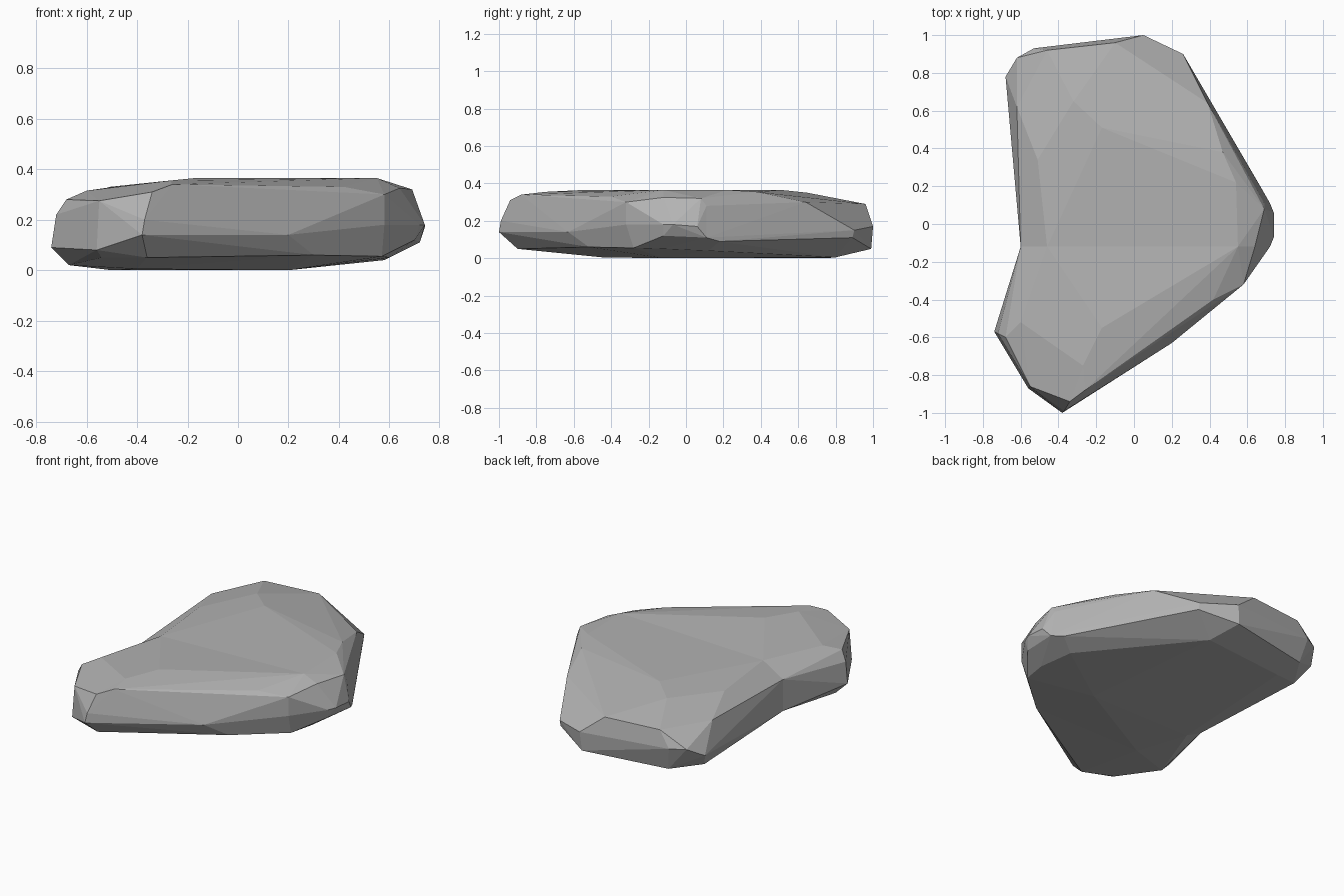
import bpy
import bmesh

default_cube = bpy.data.objects.get("Cube")
if default_cube:
    bpy.data.objects.remove(default_cube, do_unlink=True)

UNIT = 0.01          # corner positions below are in hundredths
SEAM = -12           # plane through the notch where the two lobes meet


def make_material(name, value):
    """Plain grey, matte material."""
    material = bpy.data.materials.new(name)
    material.use_nodes = True
    colour = (value, value, value, 1)
    material.diffuse_color = colour
    shader = material.node_tree.nodes["Principled BSDF"]
    shader.inputs["Base Color"].default_value = colour
    shader.inputs["Roughness"].default_value = 0.9
    return material


# Shared cross-section at the notch, as (x, z)
section = [(-60, 5), (-60, 25), (-46, 33.5), (55, 36.5), (64, 32.5),
           (72, 18), (70, 12), (60, 5), (20, 0), (-50, 0)]
seam_corners = [(x, SEAM, z) for x, z in section]

# Front lobe: narrow pointed end
front_girdle = [(-38, -100, 14), (-37, -99, 20), (20, -63, 14), (58, -32, 18),
                (-74, -57, 9), (-72, -58, 22), (-56, -87, 8)]
front_shoulder = [(-34, -94, 31), (-26, -88, 34), (42, -40, 33), (58, -32, 30),
                  (-55, -86, 27.5), (-68, -60, 28)]
front_plateau = [(-17, -55, 36.5), (-27, -75, 35.5), (-60, -52, 31.5)]
front_base = [(-54, -82, 5), (-36, -90, 5), (30, -52, 6), (57, -28, 5.5),
              (-67, -55, 2), (-40, -45, 0.5)]

# Back lobe: broad rounded end
back_girdle = [(74, -7, 18), (74, 6, 17), (72, 11, 11), (68, 18, 9),
               (26, 90, 15), (26, 89, 11), (5, 100, 17), (4, 99, 5),
               (-53, 93, 19), (-62, 88, 19), (-68, 78, 13)]
back_shoulder = [(69, 8, 32), (69, 11, 28), (39, 64, 30), (-10, 96, 29),
                 (-46, 92, 29), (-62, 62, 28), (-51, 34, 33)]
back_plateau = [(-32, 65, 35), (-17, 51, 36.5), (47, 38, 35.5),
                (54, 22, 36.5), (55, 3, 36.5)]
back_base = [(10, 80, 0.5), (-45, 75, 0), (58, 12, 4), (-50, 89, 4), (-62, 70, 3)]


def add_lobe(bm, corners):
    """Wrap a faceted convex skin around the corners, open at the seam."""
    verts = [bm.verts.new([c * UNIT for c in corner]) for corner in corners]
    result = bmesh.ops.convex_hull(bm, input=verts)
    loose = {g for g in result["geom_interior"] + result["geom_unused"]
             if isinstance(g, bmesh.types.BMVert)}
    bmesh.ops.delete(bm, geom=list(loose), context="VERTS")
    inner = [f for f in bm.faces
             if all(abs(v.co.y - SEAM * UNIT) < 1e-5 for v in f.verts)]
    bmesh.ops.delete(bm, geom=inner, context="FACES")


# Join the two lobes and merge nearly flat triangles into broad facets
bm = bmesh.new()
add_lobe(bm, seam_corners + front_girdle + front_shoulder + front_plateau + front_base)
add_lobe(bm, seam_corners + back_girdle + back_shoulder + back_plateau + back_base)
bmesh.ops.remove_doubles(bm, verts=bm.verts[:], dist=0.001)
bmesh.ops.dissolve_limit(bm, angle_limit=0.06, verts=bm.verts[:], edges=bm.edges[:])
bmesh.ops.triangulate(bm, faces=[f for f in bm.faces if len(f.verts) > 4])
bmesh.ops.recalc_face_normals(bm, faces=bm.faces[:])

mesh = bpy.data.meshes.new("flat_rock")
bm.to_mesh(mesh)
bm.free()
mesh.materials.append(make_material("stone_grey", 0.45))
rock = bpy.data.objects.new("flat_rock", mesh)
bpy.context.collection.objects.link(rock)
